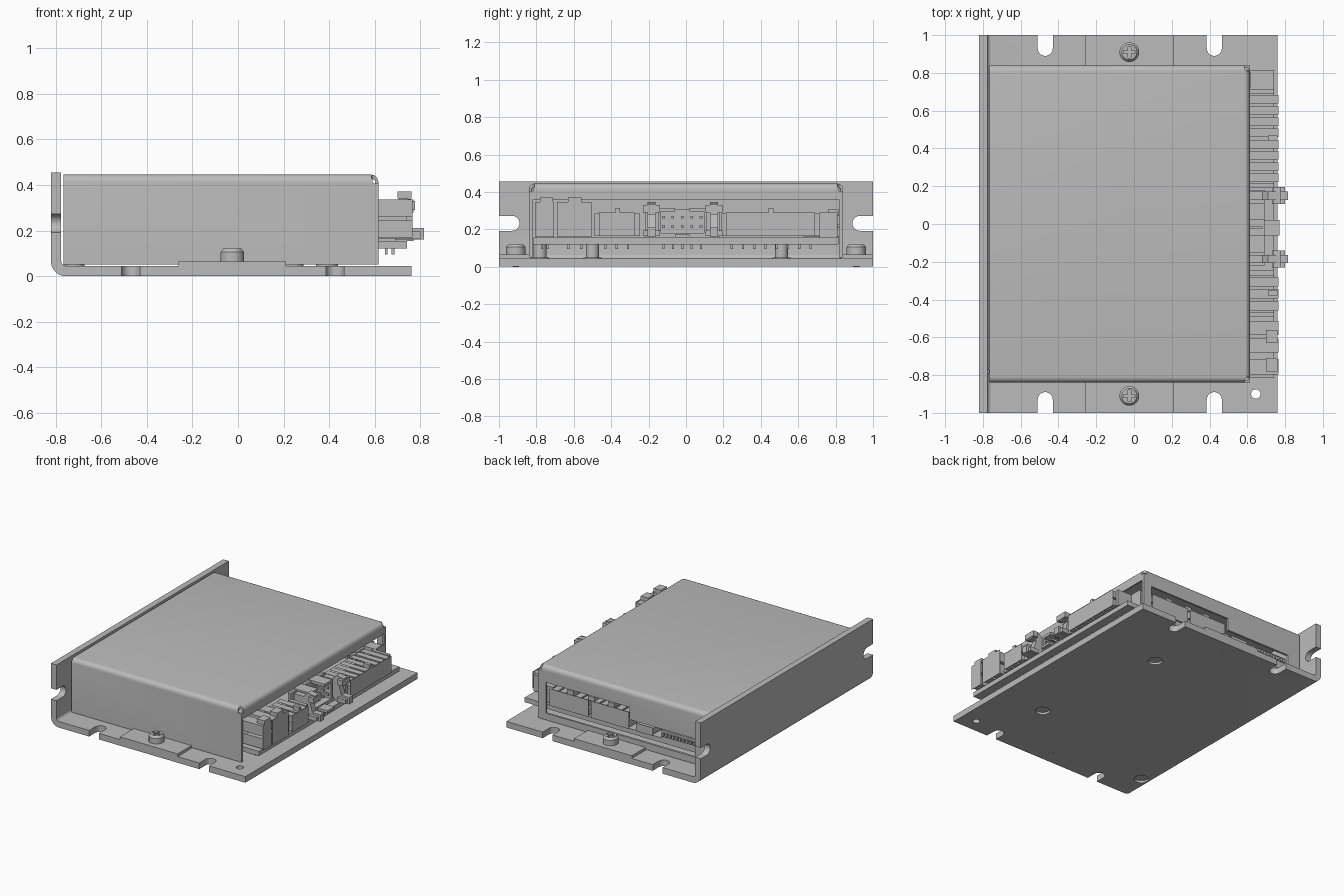
import bpy, bmesh, math
from mathutils import Vector

if "Cube" in bpy.data.objects:
    bpy.data.objects.remove(bpy.data.objects["Cube"], do_unlink=True)

grey = bpy.data.materials.new("metal grey")
grey.use_nodes = True
grey.diffuse_color = (0.5, 0.5, 0.5, 1)
grey.node_tree.nodes["Principled BSDF"].inputs["Base Color"].default_value = (0.5, 0.5, 0.5, 1)


def activate(ob):
    bpy.ops.object.select_all(action='DESELECT')
    ob.select_set(True)
    bpy.context.view_layer.objects.active = ob


def finish(name, bm, smooth=False, recalc=True):
    if recalc:
        bmesh.ops.recalc_face_normals(bm, faces=bm.faces[:])
    me = bpy.data.meshes.new(name)
    bm.to_mesh(me)
    bm.free()
    me.materials.append(grey)
    ob = bpy.data.objects.new(name, me)
    bpy.context.collection.objects.link(ob)
    if smooth:
        activate(ob)
        bpy.ops.object.shade_smooth_by_angle(angle=math.radians(35))
    return ob


def add_box(bm, x, y, z):
    """Box from three (low, high) ranges."""
    vs = bmesh.ops.create_cube(bm, size=1)["verts"]
    for v in vs:
        v.co = [r[0] + (c + 0.5) * (r[1] - r[0]) for r, c in zip((x, y, z), v.co)]
    return vs


def boxes(name, ranges):
    bm = bmesh.new()
    for r in ranges:
        add_box(bm, *r)
    return finish(name, bm)


def prism(name, pts, axis, lo, hi, smooth=False):
    """Extrude a 2D outline along one axis."""
    bm = bmesh.new()

    def ring(h):
        out = []
        for p in pts:
            co = list(p)
            co.insert(axis, h)
            out.append(bm.verts.new(co))
        return out
    a, b = ring(lo), ring(hi)
    bm.faces.new(a)
    bm.faces.new(b)
    n = len(pts)
    for i in range(n):
        bm.faces.new((a[i], a[(i + 1) % n], b[(i + 1) % n], b[i]))
    return finish(name, bm, smooth)


def arc(cx, cy, r, start, end, n=8):
    angles = [math.radians(start + (end - start) * i / n) for i in range(n + 1)]
    return [(cx + r * math.cos(t), cy + r * math.sin(t)) for t in angles]


def disc(cx, cy, r, n=24):
    return arc(cx, cy, r, 0, 360, n)[:-1]


def cut(ob, cutters):
    for c in cutters:
        activate(ob)
        m = ob.modifiers.new("cut", 'BOOLEAN')
        m.object, m.operation, m.solver = c, 'DIFFERENCE', 'EXACT'
        bpy.ops.object.modifier_apply(modifier=m.name)
        bpy.data.objects.remove(c, do_unlink=True)


def smooth(ob):
    activate(ob)
    bpy.ops.object.shade_smooth_by_angle(angle=math.radians(35))


# Bent mounting bracket with open slots and screw holes
outline = ([(-0.82, 0.455)] + arc(-0.755, 0.065, 0.065, 180, 270)
           + [(0.76, 0), (0.76, 0.045)] + arc(-0.755, 0.065, 0.02, 270, 180) + [(-0.775, 0.455)])
bracket = prism("mounting_bracket", outline, 1, -1, 1)
tools = [prism("hole", disc(0.645, -0.9, 0.025), 2, -0.1, 0.1)]
for s in (-1, 1):
    for cx in (-0.47, 0.425):
        pts = [(x, s * y) for x, y in arc(cx, 0.93, 0.04, 0, -180, 12) + [(cx - 0.04, 1.1), (cx + 0.04, 1.1)]]
        tools.append(prism("slot", pts, 2, -0.1, 0.2))
    pts = [(s * y, z) for z, y in arc(0.232, 0.93, 0.04, 0, -180, 12) + [(0.192, 1.1), (0.272, 1.1)]]
    tools.append(prism("wall_slot", pts, 0, -0.9, -0.7))
standoffs = [(0.24, 0.51), (0.39, -0.5), (-0.72, -0.78)]
tools += [prism("hole", disc(x, y, 0.05), 2, -0.1, 0.1) for x, y in standoffs]
cut(bracket, tools)
smooth(bracket)
for i, (x, y) in enumerate(standoffs):
    prism(f"standoff_screw_{i + 1}", disc(x, y, 0.048), 2, 0.015, 0.05, True)
    prism(f"standoff_{i + 1}", disc(x, y, 0.035), 2, 0.05, 0.12, True)

# Sheet metal cover, rounded along the top bends
bm = bmesh.new()
add_box(bm, (-0.765, 0.615), (-0.84, 0.84), (0.05, 0.445))
top_edges = [e for e in bm.edges if all(v.co.z > 0.4 for v in e.verts)
             and not all(v.co.x < 0 for v in e.verts)]
bmesh.ops.bevel(bm, geom=top_edges, offset=0.032, segments=5, profile=0.5, affect='EDGES')
bm.normal_update()
bmesh.ops.delete(bm, geom=[f for f in bm.faces if f.normal.z < -0.9 or f.normal.x < -0.9], context='FACES')
cover = finish("cover", bm, recalc=False)
activate(cover)
sol = cover.modifiers.new("sheet", 'SOLIDIFY')
sol.thickness, sol.offset = 0.018, -1
bpy.ops.object.modifier_apply(modifier=sol.name)
tools = [boxes("side_opening", [((0.5, 0.7), (-0.818, 0.818), (0, 0.36))]),
         boxes("tall_opening", [((-0.13, 0.55), (0.75, 0.9), (0.1, 0.325))]),
         boxes("low_opening", [((-0.66, -0.12), (0.75, 0.9), (0.1, 0.235))])]
for s in (-1, 1):
    tools.append(prism("corner_relief", disc(0.603, s * 0.828, 0.018, 16), 2, 0.405, 0.5))
cut(cover, tools)
smooth(cover)

# Cover tabs with cross-head screws
for s, side in ((-1, "front"), (1, "back")):
    boxes(side + "_cover_tab", [((-0.26, 0.21), sorted((s * 0.825, s)), (0.045, 0.065))])
    bm = bmesh.new()
    for r1, r2, z, d in ((0.052, 0.052, 0.085, 0.04), (0.052, 0.04, 0.1125, 0.015)):
        vs = bmesh.ops.create_cone(bm, cap_ends=True, segments=32, radius1=r1, radius2=r2, depth=d)["verts"]
        bmesh.ops.translate(bm, verts=vs, vec=(-0.025, s * 0.91, z))
    bmesh.ops.remove_doubles(bm, verts=bm.verts[:], dist=0.0005)
    inner = [f for f in bm.faces if abs(f.normal.z) > 0.9 and abs(f.calc_center_median().z - 0.105) < 0.001]
    bmesh.ops.delete(bm, geom=inner, context='FACES')
    screw = finish(side + "_screw", bm)
    a, b = 0.008, 0.03
    cross = [(a, a), (b, a), (b, -a), (a, -a), (a, -b), (-a, -b),
             (-a, -a), (-b, -a), (-b, a), (-a, a), (-a, b), (a, b)]
    cut(screw, [prism("cross", [(x - 0.025, y + s * 0.91) for x, y in cross], 2, 0.095, 0.2)])
    smooth(screw)
    prism(side + "_screw_tip", disc(-0.025, s * 0.91, 0.018), 2, -0.0005, 0.06, True)

# Circuit board
boxes("circuit_board", [((-0.74, 0.74), (-0.815, 0.815), (0.12, 0.155))])


def connector(name, facing, front, depth, u, z, cols, rows=2, wall=0.01, pins=True):
    """Housing with a grid of sockets, opening toward +x or +y."""
    def place(w, a, h):
        return Vector((front + w, a, h) if facing == "x" else (a, front + w, h))
    out = place(1, 0, 0) - place(0, 0, 0)
    bm = bmesh.new()
    us = [u[0] + (u[1] - u[0]) * i / cols for i in range(cols + 1)]
    zs = [z[0] + (z[1] - z[0]) * j / rows for j in range(rows + 1)]
    grid = [[bm.verts.new(place(0, a, h)) for h in zs] for a in us]
    cells = [bm.faces.new((grid[i][j], grid[i + 1][j], grid[i + 1][j + 1], grid[i][j + 1]))
             for i in range(cols) for j in range(rows)]
    for f in cells:
        f.normal_update()
        if f.normal.dot(out) < 0:
            f.normal_flip()
    rim = [e for e in bm.edges if e.is_boundary]
    bmesh.ops.inset_individual(bm, faces=cells, thickness=wall)
    bmesh.ops.inset_individual(bm, faces=cells, thickness=0.0005, depth=-depth * 0.6)
    new = bmesh.ops.extrude_edge_only(bm, edges=rim)["geom"]
    bmesh.ops.translate(bm, verts=[g for g in new if isinstance(g, bmesh.types.BMVert)], vec=out * -depth)
    bmesh.ops.holes_fill(bm, edges=[e for e in bm.edges if e.is_boundary], sides=0)
    if pins:
        r = 0.008
        for i in range(cols):
            for j in range(rows):
                a, h = (us[i] + us[i + 1]) / 2, (zs[j] + zs[j + 1]) / 2
                lo, hi = place(-depth * 0.7, a - r, h - r), place(-0.02, a + r, h + r)
                add_box(bm, *zip(lo, hi))
    return finish(name, bm)


# Side connectors
connector("power_socket_small", "x", 0.765, 0.24, (-0.805, -0.705), (0.16, 0.345), 1, wall=0.013)
connector("power_socket_large", "x", 0.765, 0.24, (-0.69, -0.505), (0.16, 0.345), 2, wall=0.013)
connector("signal_socket_short", "x", 0.765, 0.22, (-0.465, -0.275), (0.165, 0.29), 3)
connector("signal_socket_long", "x", 0.765, 0.22, (0.215, 0.69), (0.165, 0.29), 8)
connector("side_socket", "x", 0.62, 0.1, (0.715, 0.81), (0.155, 0.29), 1, 1, pins=False)
boxes("power_catches", [((0.70, 0.76), (y - 0.035, y + 0.035), (0.34, 0.37)) for y in (-0.745, -0.595)])
boxes("signal_catches", [((0.71, 0.76), (y - 0.013, y + 0.013), (0.285, 0.315)) for y in (-0.365, 0.455)])
boxes("signal_ears", [((0.6, 0.74), (a, b), (0.165, 0.285)) for a, b in
                      ((-0.49, -0.465), (-0.275, -0.245), (0.19, 0.215), (0.69, 0.715))])

# Latched header: open shroud, pins and two levers
shroud = [((0.56, 0.58), (-0.22, 0.18), (0.165, 0.31)),
          ((0.56, 0.69), (-0.22, 0.18), (0.155, 0.18)),
          ((0.56, 0.69), (-0.15, -0.06), (0.295, 0.315)),
          ((0.56, 0.69), (0.02, 0.11), (0.295, 0.315)),
          ((0.64, 0.77), (-0.06, 0.02), (0.155, 0.172))]
shroud += [((0.56, 0.69), (a, b), (0.155, 0.315)) for a, b in ((-0.15, -0.135), (0.095, 0.11))]
boxes("header_shroud", shroud)
boxes("header_pins", [((0.57, 0.68), (y - 0.007, y + 0.007), (z - 0.007, z + 0.007))
                      for y in [-0.12 + 0.05 * i for i in range(5)] for z in (0.215, 0.265)])
for y, side in ((-0.185, "front"), (0.15, "back")):
    lever = [(0.6, 0.16), (0.815, 0.16), (0.815, 0.21), (0.75, 0.21), (0.73, 0.28),
             (0.77, 0.28), (0.77, 0.335), (0.71, 0.345), (0.68, 0.31), (0.6, 0.31)]
    prism(side + "_latch_lever", lever, 1, y - 0.022, y + 0.022)
    boxes(side + "_latch_grip", [((0.735, 0.775), (y - 0.045, y + 0.045), (0.29, 0.33)),
                                 ((0.73, 0.80), (y - 0.045, y + 0.045), (0.165, 0.195))])

# Solder pins below the board
pin_rows = [-0.77, -0.74, -0.63, -0.56, -0.43, -0.37, -0.31] + [-0.12 + 0.05 * i for i in range(5)]
pin_rows += [0.245 + 0.06 * i for i in range(8)]
boxes("solder_pins", [((x - 0.006, x + 0.006), (y - 0.006, y + 0.006), (0.095, 0.13))
                      for y in pin_rows for x in (0.65, 0.68)])

# Connectors, port and switches in the back opening
connector("back_socket_left", "y", 0.825, 0.2, (0.215, 0.53), (0.155, 0.28), 5)
connector("back_socket_right", "y", 0.825, 0.2, (-0.115, 0.195), (0.155, 0.28), 5)
boxes("back_catches", [((x - 0.025, x + 0.025), (0.76, 0.815), (0.275, 0.305)) for x in (0.37, 0.2, 0.04)])
connector("data_port", "y", 0.825, 0.12, (-0.31, -0.17), (0.155, 0.215), 1, 1, pins=False)
boxes("switch_block", [((-0.655, -0.37), (0.74, 0.815), (0.155, 0.215))])
boxes("switch_levers", [((x - 0.008, x + 0.008), (0.81, 0.83), (0.175, 0.2))
                        for x in [-0.64 + 0.028 * i for i in range(10)]])
